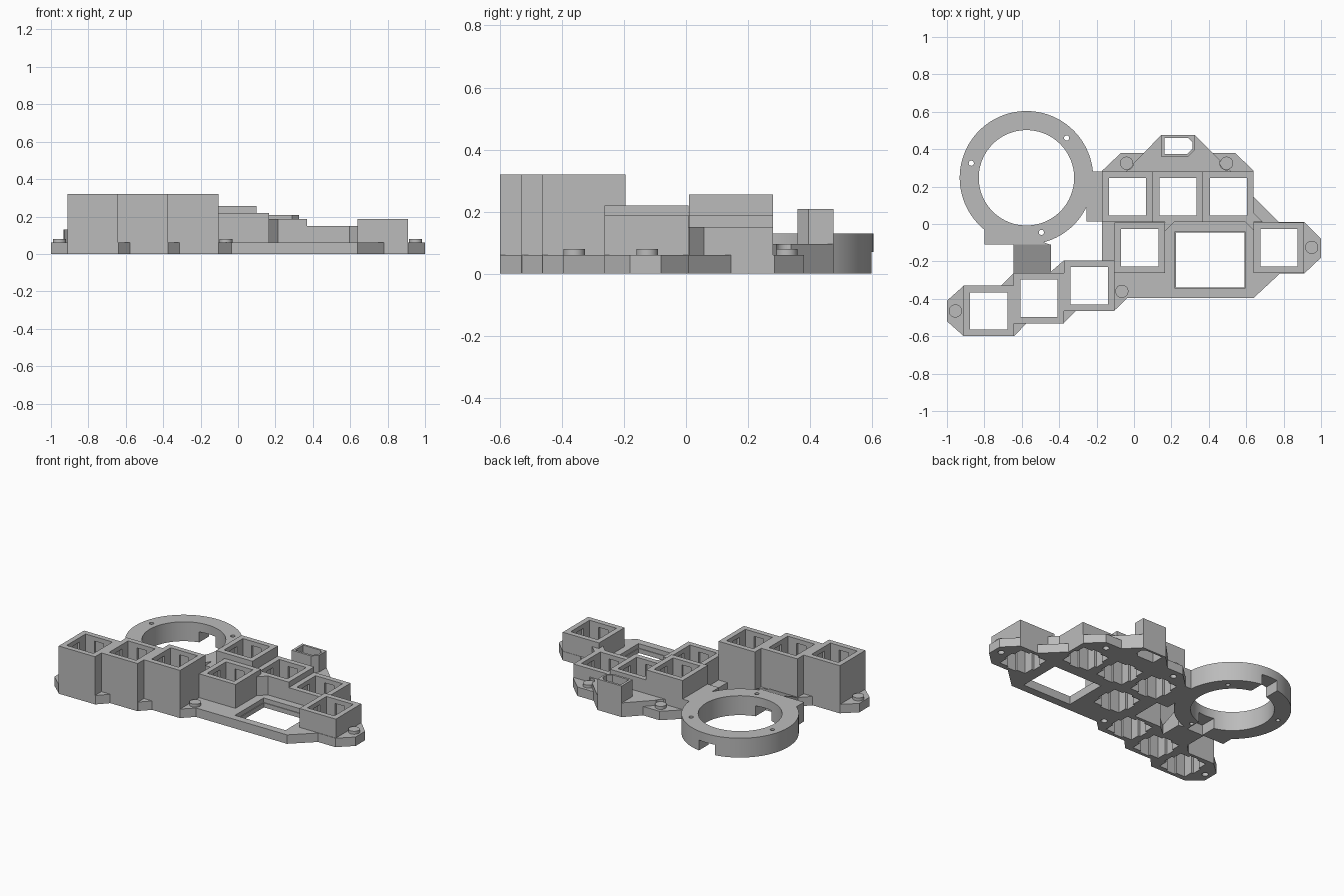
import bpy, bmesh, math

if "Cube" in bpy.data.objects:
    bpy.data.objects.remove(bpy.data.objects["Cube"], do_unlink=True)

grey = bpy.data.materials.new("plain_grey")
grey.use_nodes = True
grey.diffuse_color = (0.5, 0.5, 0.5, 1)
grey.node_tree.nodes["Principled BSDF"].inputs["Base Color"].default_value = (0.5, 0.5, 0.5, 1)


def prism(name, pts, z0, z1):
    """Extrude an outline upward from z0 to z1."""
    bm = bmesh.new()
    face = bm.faces.new([bm.verts.new((x, y, z0)) for x, y in pts])
    top = bmesh.ops.extrude_face_region(bm, geom=[face])["geom"]
    for v in top:
        if isinstance(v, bmesh.types.BMVert):
            v.co.z = z1
    bmesh.ops.recalc_face_normals(bm, faces=bm.faces)
    mesh = bpy.data.meshes.new(name)
    bm.to_mesh(mesh)
    bm.free()
    mesh.materials.append(grey)
    ob = bpy.data.objects.new(name, mesh)
    bpy.context.collection.objects.link(ob)
    return ob


def block(name, cx, cy, w, d, z0, z1):
    w, d = w / 2, d / 2
    return prism(name, [(cx - w, cy - d), (cx + w, cy - d), (cx + w, cy + d), (cx - w, cy + d)], z0, z1)


def disc(name, cx, cy, r, z0, z1, n=32):
    turn = math.tau / n
    return prism(name, [(cx + r * math.cos(i * turn), cy + r * math.sin(i * turn)) for i in range(n)], z0, z1)


def cut(ob, cutters):
    bpy.context.view_layer.objects.active = ob
    for c in cutters:
        mod = ob.modifiers.new("cut", "BOOLEAN")
        mod.operation, mod.solver, mod.object = "DIFFERENCE", "EXACT", c
        bpy.ops.object.modifier_apply(modifier=mod.name)


def smooth(ob):
    bpy.ops.object.select_all(action="DESELECT")
    ob.select_set(True)
    bpy.context.view_layer.objects.active = ob
    bpy.ops.object.shade_smooth_by_angle(angle=math.radians(30))


cutters = []


def cutter(make, *args):
    ob = make("cutter", *args)
    ob.hide_render = True
    cutters.append(ob)
    return ob


BASE, RIM = 0.06, 0.13

# Base plate
plate = prism("base_plate", [
    (-1, -.41), (-.91, -.33), (-.71, -.33), (-.64, -.26), (-.45, -.26), (-.375, -.195),
    (-.17, -.195), (-.17, .285), (-.07, .38), (.54, .38), (.64, .285), (.64, .145),
    (.775, .01), (.91, .01), (1, -.08), (1, -.18), (.91, -.265), (.78, -.265), (.64, -.395),
    (-.035, -.395), (-.105, -.463), (-.31, -.463), (-.375, -.53), (-.575, -.53),
    (-.64, -.6), (-.91, -.6), (-1, -.52)], 0, BASE)

# Square switch housings: centre x, centre y, height
housings = [
    (-.777, -.465, .32), (-.508, -.397, .32), (-.24, -.33, .32),
    (.03, -.127, .22), (-.035, .145, .255), (.235, .145, .187),
    (.505, .145, .15), (.775, -.127, .187)]
for i, (x, y, h) in enumerate(housings):
    house = block(f"switch_housing_{i + 1}", x, y, .27, .27, 0, h)
    holes = [cutter(block, x, y, .2, .2, -.05, h + .05),
             cutter(block, x, y, .07, .23, -.05, h - .03),
             cutter(block, x, y, .23, .07, -.05, h - .03)]
    cut(house, holes)
    cut(plate, holes)

# Wide rectangular window with a thin ledge
cut(plate, [cutter(block, .407, -.193, .375, .305, .03, .1),
            cutter(block, .407, -.193, .365, .295, -.05, .05)])

# Corner gussets between housings
prism("inner_gusset", [(.165, -.04), (.215, .01), (.165, .01)], 0, .187)
prism("window_gusset", [(.64, -.035), (.64, .01), (.595, .01)], 0, .15)
prism("side_gusset", [(.64, .01), (.69, .01), (.64, .058)], 0, .15)

# Rear port: raised wedge and chamfered collar
wedge = prism("port_wedge", [(-.045, .28), (.52, .28), (.325, .475), (.145, .475)], 0, .095)
collar = prism("port_collar", [(.145, .36), (.29, .36), (.325, .395), (.325, .475), (.145, .475)], 0, .208)
port = [cutter(prism, [(.162, .375), (.285, .375), (.312, .4), (.312, .438), (.29, .46), (.162, .46)],
               -.05, .3)]
for part in (plate, wedge, collar):
    cut(part, port)

# Round fastening bosses, hollow underneath
for i, (x, y) in enumerate([(-.955, -.465), (-.065, -.36), (.95, -.125), (-.04, .325), (.495, .325)]):
    boss = disc(f"boss_{i + 1}", x, y, .035, .01, .08)
    hollow = [cutter(disc, x, y, .02, -.05, .06)]
    cut(boss, hollow)
    cut(plate, hollow)
    if y > 0:
        cut(wedge, [cutter(disc, x, y, .036, -.05, .2)])
    smooth(boss)

# Large ring with screw holes and a cable channel
RX, RY = -.575, .247
ring = disc("round_ring", RX, RY, .357, 0, RIM, 96)
channel = cutter(block, RX, .29, .12, .9, -.05, .07)
cut(ring, [cutter(disc, RX, RY, .255, -.05, .2, 96), channel]
    + [cutter(disc, x, y, .014, -.05, .2, 16) for x, y in [(-.87, .325), (-.36, .46), (-.495, -.045)]])
smooth(ring)

# Ring supports: corner foot, side bridge and sloping arm
foot = prism("ring_foot", [(-.8, -.11), (-.45, -.11), (-.56, -.07), (-.8, -.02)], 0, RIM)
cut(foot, [channel])
block("ring_bridge", -.21, .147, .09, .265, 0, RIM)
arm = block("sloping_arm", -.545, -.19, .2, .16, 0, RIM)
for v in arm.data.vertices:
    if v.co.y < -.2 and v.co.z > .1:
        v.co.z = BASE

for c in cutters:
    bpy.data.objects.remove(c, do_unlink=True)
